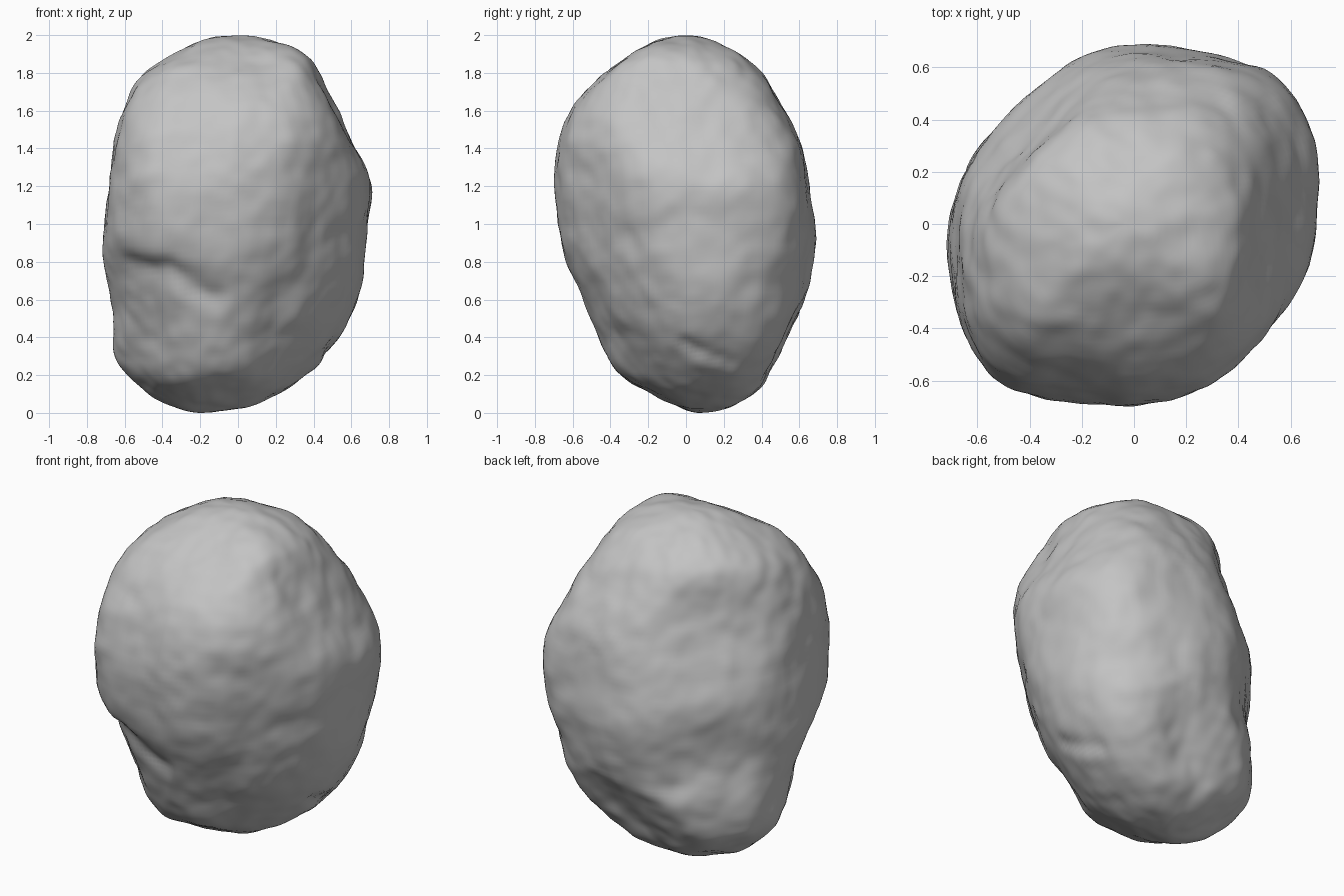
import bpy
import bmesh
import math
from mathutils import Vector, noise

cube = bpy.data.objects.get("Cube")
if cube:
    bpy.data.objects.remove(cube, do_unlink=True)

RINGS, SEGMENTS = 110, 150
BLEND = 10           # higher gives sharper corners between the worn faces
HEIGHT = 2.0

# Reach of the rock at each height, in eight directions round the vertical axis,
# counter-clockwise: left, back left, back, back right, right, front right, front, front left
LEVELS = [
    (.1, .21, .32, .35, .43, .46, .34, .17, .17),
    (.2, .38, .47, .43, .57, .58, .45, .36, .28),
    (.3, .48, .56, .49, .63, .65, .50, .42, .35),
    (.5, .60, .67, .59, .63, .67, .57, .51, .47),
    (.7, .65, .72, .66, .60, .70, .64, .59, .55),
    (.9, .67, .78, .69, .62, .71, .77, .66, .59),
    (1.05, .69, .81, .67, .64, .70, .80, .68, .62),
    (1.2, .71, .79, .65, .60, .68, .81, .69, .64),
    (1.4, .62, .73, .61, .52, .66, .78, .68, .66),
    (1.6, .52, .61, .52, .47, .61, .70, .61, .63),
    (1.8, .43, .45, .39, .44, .50, .55, .42, .52),
    (1.9, .36, .33, .29, .32, .33, .41, .28, .42),
]
BOTTOM, TOP = Vector((-.18, .08)), Vector((-.03, 0))

# Clefts and worn hollows: start, end, width, depth
CLEFTS = [
    ((-.68, -.38, .78), (-.36, -.55, .76), .07, .03),
    ((-.36, -.55, .76), (-.14, -.56, .60), .07, .03),
    ((.50, .00, .36), (.42, .22, .28), .05, .025),
    ((.11, .60, .62), (-.30, .53, .58), .06, .02),
    ((.18, -.46, .65), (.16, -.40, .42), .17, .035),
    ((.42, -.20, 1.75), (.46, -.15, 1.60), .08, .02),
    ((.15, .58, .42), (.05, .50, .30), .16, .03),
    ((.30, .66, .75), (.30, .66, 1.0), .18, .025),
    ((-.30, -.60, 1.60), (-.26, -.66, 1.45), .17, .03),
]

DIRECTIONS = [Vector((math.cos(k * math.pi / 4), math.sin(k * math.pi / 4)))
              for k in range(8)]


def pole_row(point):
    return [point.dot(d) for d in DIRECTIONS]


def angle_of(z):
    return math.acos(1 - 2 * z / HEIGHT)


knots = [0] + [angle_of(row[0]) for row in LEVELS] + [math.pi]
rows = [pole_row(BOTTOM)] + [list(row[1:]) for row in LEVELS] + [pole_row(TOP)]


def slope(i, k):
    a, b = max(i - 1, 0), min(i + 1, len(knots) - 1)
    return (rows[b][k] - rows[a][k]) / (knots[b] - knots[a])


def reach(t, k):
    """Smooth curve through the reaches in one direction."""
    i = max(n for n in range(len(knots) - 1) if knots[n] <= t)
    span = knots[i + 1] - knots[i]
    u = (t - knots[i]) / span
    v = 1 - u
    return (rows[i][k] * v * v * (1 + 2 * u) + rows[i + 1][k] * u * u * (3 - 2 * u)
            + span * (slope(i, k) * u * v * v - slope(i + 1, k) * u * u * v))


def cross_section(t):
    """Rounded outline touching the eight reaches."""
    r = [reach(t, k) for k in range(8)]
    centre = Vector(((r[0] - r[4]) / 2, (r[2] - r[6]) / 2))
    limits = [max(r[k] - centre.dot(d), .004) for k, d in enumerate(DIRECTIONS)]
    outline = []
    for s in range(SEGMENTS):
        a = math.tau * s / SEGMENTS
        ray = Vector((math.cos(a), math.sin(a)))
        total = sum((max(ray.dot(d), 0) / m) ** BLEND for d, m in zip(DIRECTIONS, limits))
        outline.append(centre + ray * total ** (-1 / BLEND) * 1.01)
    return outline


def cleft_depth(p):
    depth = 0
    for start, end, width, deep in CLEFTS:
        a, b = Vector(start), Vector(end)
        u = min(max((p - a).dot(b - a) / (b - a).length_squared, 0), 1)
        depth = max(depth, deep * math.exp(-((p - a.lerp(b, u)).length / width) ** 2))
    return depth


def roughness(p):
    return (.010 * noise.noise(p * 3.2) + .011 * noise.noise(p * 6.5)
            + .005 * noise.noise(p * 13))


# Rock body lofted from stacked outlines
bm = bmesh.new()
low = bm.verts.new((*BOTTOM, 0))
high = bm.verts.new((*TOP, HEIGHT))
loops = []
for n in range(1, RINGS):
    t = math.pi * n / RINGS
    z = HEIGHT * (1 - math.cos(t)) / 2
    loops.append([bm.verts.new((p.x, p.y, z)) for p in cross_section(t)])
for s in range(SEGMENTS):
    e = (s + 1) % SEGMENTS
    bm.faces.new((low, loops[0][e], loops[0][s]))
    bm.faces.new((high, loops[-1][s], loops[-1][e]))
    for lower, upper in zip(loops, loops[1:]):
        bm.faces.new((lower[s], lower[e], upper[e], upper[s]))

# Soften the facets, then weather the surface
for _ in range(10):
    bmesh.ops.smooth_vert(bm, verts=bm.verts, factor=.5,
                          use_axis_x=True, use_axis_y=True, use_axis_z=True)
bm.normal_update()
moved = [v.co + v.normal * (roughness(v.co) - cleft_depth(v.co)) for v in bm.verts]
for v, p in zip(bm.verts, moved):
    v.co = p

# Rest the lowest point on the ground
floor = min(v.co.z for v in bm.verts)
for v in bm.verts:
    v.co.z -= floor
for f in bm.faces:
    f.smooth = True

mesh = bpy.data.meshes.new("rock")
bm.to_mesh(mesh)
bm.free()
rock = bpy.data.objects.new("rock", mesh)
bpy.context.collection.objects.link(rock)

# Plain grey stone
GREY = (.55, .55, .55, 1)
stone = bpy.data.materials.new("grey stone")
stone.use_nodes = True
stone.diffuse_color = GREY
stone.node_tree.nodes["Principled BSDF"].inputs["Base Color"].default_value = GREY
mesh.materials.append(stone)
